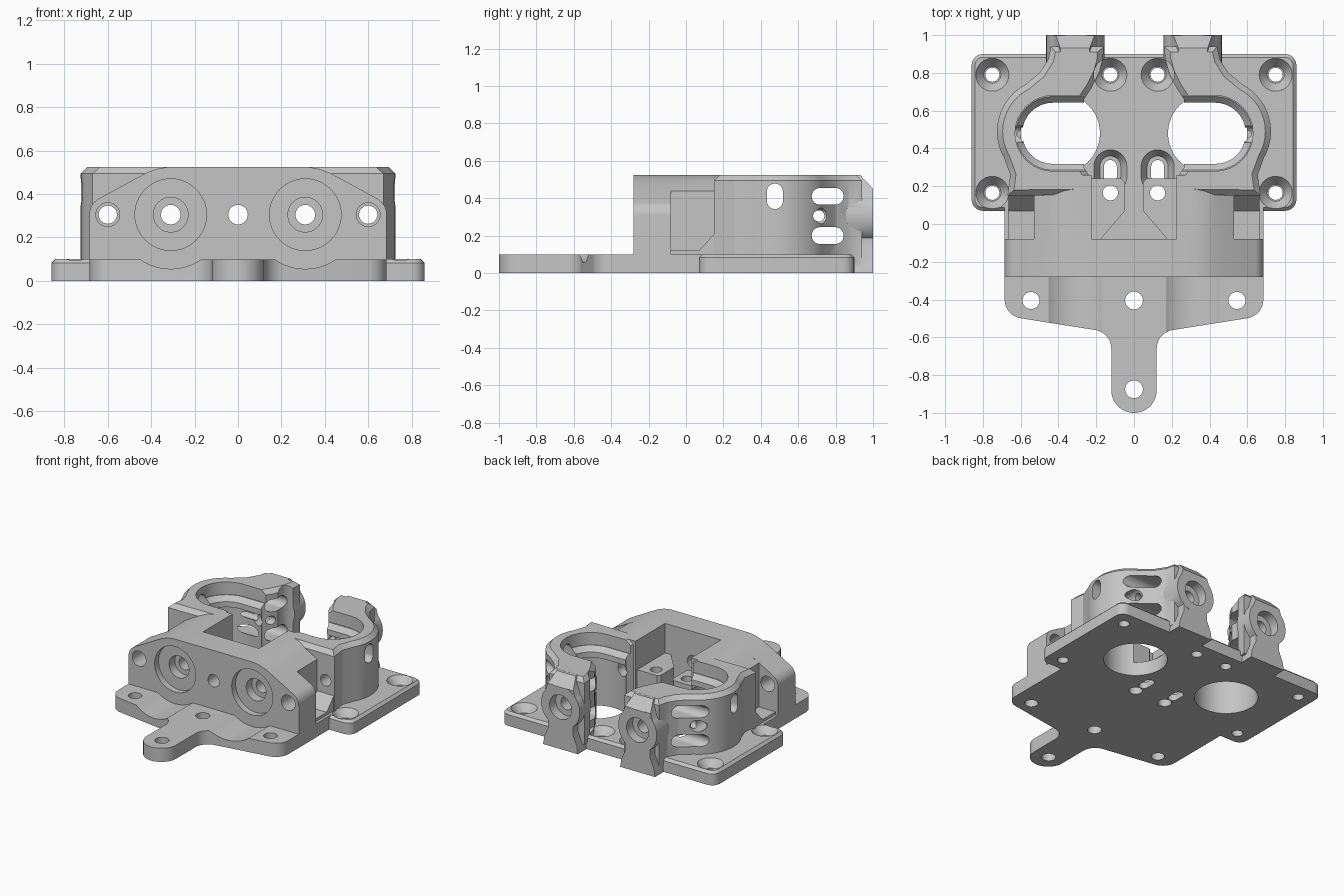
import bpy, bmesh, math
from mathutils import Matrix, Vector

if "Cube" in bpy.data.objects:
    bpy.data.objects.remove(bpy.data.objects["Cube"])

grey = bpy.data.materials.new("matte grey")
grey.use_nodes = True
grey.diffuse_color = (0.56, 0.56, 0.56, 1)
grey.node_tree.nodes["Principled BSDF"].inputs["Base Color"].default_value = grey.diffuse_color

# Axis along which each prism runs: local (x, y, z) to world
AXES = {"z": Matrix.Identity(4),
        "y": Matrix(((1, 0, 0, 0), (0, 0, 1, 0), (0, 1, 0, 0), (0, 0, 0, 1))),
        "x": Matrix(((0, 0, 1, 0), (1, 0, 0, 0), (0, 1, 0, 0), (0, 0, 0, 1)))}


def face_outward(bm):
    bm.normal_update()
    bmesh.ops.recalc_face_normals(bm, faces=bm.faces)
    if bm.calc_volume(signed=True) < 0:
        bmesh.ops.reverse_faces(bm, faces=bm.faces)
    bm.normal_update()


def loft(name, near, far, lo, hi, axis="z", chamfer=0):
    """Closed solid between two outlines, with an optional chamfer at the hi end."""
    bm = bmesh.new()
    a = [bm.verts.new((x, y, lo)) for x, y in near]
    b = [bm.verts.new((x, y, hi - chamfer)) for x, y in far]
    bm.faces.new(a)
    cap = bm.faces.new(b)
    for i in range(len(a)):
        j = (i + 1) % len(a)
        bm.faces.new((a[i], a[j], b[j], b[i]))
    face_outward(bm)
    if chamfer:
        bmesh.ops.inset_region(bm, faces=[cap], thickness=chamfer, use_even_offset=True)
        for v in cap.verts:
            v.co.z = hi
    bm.transform(AXES[axis])
    face_outward(bm)
    mesh = bpy.data.meshes.new(name)
    bm.to_mesh(mesh)
    bm.free()
    mesh.materials.append(grey)
    obj = bpy.data.objects.new(name, mesh)
    bpy.context.scene.collection.objects.link(obj)
    return obj


def prism(name, outline, lo, hi, axis="z", chamfer=0):
    return loft(name, outline, outline, lo, hi, axis, chamfer)


def arc(cx, cy, r, start, end, n=16):
    angles = [math.radians(start + (end - start) * i / n) for i in range(n + 1)]
    return [(cx + r * math.cos(a), cy + r * math.sin(a)) for a in angles]


def slot(a, b, r):
    """Stadium outline around the segment a to b."""
    d = Vector(b) - Vector(a)
    t = math.degrees(math.atan2(d.y, d.x))
    return arc(*a, r, t + 90, t + 270) + arc(*b, r, t - 90, t + 90)


def rod(cx, cy, r, lo, hi, axis="z", r2=None):
    """Cylinder, or a cone when the far radius differs."""
    near, far = [arc(cx, cy, q, 0, 360, 48)[:-1] for q in (r, r2 or r)]
    return loft("rod", near, far, lo, hi, axis)


def combine(obj, others, operation):
    """Apply a boolean with each helper in turn, then delete the helpers."""
    for o in others:
        o.hide_render = True
        mod = obj.modifiers.new("join", "BOOLEAN")
        mod.operation, mod.solver, mod.object = operation, "EXACT", o
    bpy.context.view_layer.update()
    deps = bpy.context.evaluated_depsgraph_get()
    mesh = bpy.data.meshes.new_from_object(obj.evaluated_get(deps))
    obj.modifiers.clear()
    obj.data = mesh
    for o in others:
        bpy.data.objects.remove(o)


def both(points):
    """Close a right-hand half outline with its mirror image."""
    return points + [(-x, y) for x, y in reversed(points)]


# Base plate: wide chamfered rear, tapered front and tongue
rear = both(arc(0.80, 0.13, 0.06, -90, 0, 6) + arc(0.80, 0.84, 0.06, 0, 90, 6))
tongue = arc(0, -0.88, 0.12, -90, 0)[1:] + arc(0.22, -0.66, 0.1, 180, 98, 8)
front = both([(0.001, -1)] + tongue + arc(0.585, -0.40, 0.1, -80, 0, 8) + [(0.685, 0.12)])
plate = prism("base_plate", rear, 0, 0.1, chamfer=0.018)
combine(plate, [prism("front", front, 0, 0.0995)], "UNION")

cuts = []
for s in (-1, 1):
    for x, y in ((0.125, 0.79), (0.75, 0.79), (0.75, 0.165)):
        cuts += [rod(s * x, y, 0.037, -0.1, 0.3),
                 rod(s * x, y, 0.045, 0.045, 0.101, r2=0.088)]
    for x, y in ((0.545, -0.405), (0.125, 0.165)):
        cuts.append(rod(s * x, y, 0.045, -0.1, 0.3))
    a, b = (s * 0.125, 0.25), (s * 0.125, 0.305)
    cuts += [prism("c", slot(a, b, 0.034), -0.1, 0.3),
             loft("c", slot(a, b, 0.055), slot(a, b, 0.088), 0.045, 0.101),
             rod(s * 0.39, 0.48, 0.21, -0.1, 0.3),
             rod(s * 0.31, 0.305, 0.25, -0.8, -0.275, "y")]
cuts += [rod(0, y, 0.047, -0.1, 0.3) for y in (-0.405, -0.875)]
combine(plate, cuts, "DIFFERENCE")

# Front block with counterbored rod holes
shoulder = [(0.47, 0.473), (0.42, 0.499), (0.37, 0.517), (0.32, 0.525)]
profile = both([(0.685, 0.01)] + arc(0.6, 0.305, 0.085, 0, 60, 8) + shoulder)
block = prism("front_block", profile, -0.28, -0.08, "y")
cuts = [rod(0, 0.305, 0.045, -0.5, 0.2, "y")]
for s in (-1, 1):
    for x, r, end in ((0.31, 0.165, -0.235), (0.31, 0.08, -0.17),
                      (0.31, 0.045, 0.2), (0.6, 0.055, 0.2)):
        cuts.append(rod(s * x, 0.305, r, -0.5, end, "y"))
combine(block, cuts, "DIFFERENCE")


def build_pod(name, mirrored):
    # Curved housing wall
    wall = ([(0.24, 0.155), (0.24, 0.26), (0.265, 0.3), (0.265, 0.66), (0.225, 0.72),
             (0.185, 0.80), (0.165, 0.87), (0.16, 0.94), (0.44, 0.94), (0.455, 0.87), (0.50, 0.80)]
            + arc(0.445, 0.49, 0.28, 62, -30, 24) + [(0.655, 0.26), (0.67, 0.15)])
    pod = prism(name, wall, 0.05, 0.525, chamfer=0.03)
    # Bridge to the front block, following its shoulder
    bridge = prism("bridge", [(0.53, 0.04), (0.53, 0.438)] + shoulder
                   + [(0.225, 0.525), (0.225, 0.04)], -0.09, 0.26, "y")
    # Low gusset between the plate and the wall
    gusset = prism("gusset", [(-0.09, 0.05), (-0.09, 0.12), (0.07, 0.12),
                              (0.16, 0.22), (0.16, 0.05)], 0.5, 0.665, "x")
    # Rear rod boss with a peak above and a foot below
    boss = rod(0.31, 0.305, 0.155, 0.78, 1.0, "y")
    peak = prism("peak", [(0.18, 0.37), (0.235, 0.5245), (0.39, 0.5245), (0.44, 0.37)],
                 0.86, 0.9985, "y")
    foot = prism("foot", [(0.17, 0), (0.18, 0.06), (0.21, 0.13), (0.21, 0.30), (0.41, 0.30),
                          (0.41, 0.13), (0.44, 0.06), (0.45, 0)], 0.80, 0.9995, "y")
    combine(pod, [bridge, gusset, boss, peak, foot], "UNION")
    # Cavity: round below, narrower lip, wide mouth open to the inside
    mouth, lip = [slot((0.1, 0.48), (0.43, 0.48), r) for r in (0.2, 0.162)]
    cuts = [rod(0.39, 0.48, 0.21, -0.1, 0.36),
            prism("c", lip, 0.2, 0.6),
            loft("c", lip, mouth, 0.40, 0.44),
            prism("c", mouth, 0.435, 0.6),
            rod(0.31, 0.305, 0.046, -0.3, 1.1, "y"),
            rod(0.31, 0.305, 0.088, 0.93, 1.1, "y"),
            rod(0.6, 0.305, 0.042, -0.2, 0.95, "y"),
            rod(0.71, 0.305, 0.03, 0.1, 0.9, "x"),
            prism("c", slot((0.475, 0.385), (0.475, 0.435), 0.043), 0.5, 0.9, "x")]
    for z in (0.2, 0.41):
        cuts.append(prism("c", slot((0.717, z), (0.798, z), 0.045), 0, 0.9, "x"))
    # Screw head clearance and rear top chamfer
    cuts.append(rod(0.125, 0.79, 0.088, 0.1, 0.6))
    cuts.append(prism("c", [(0.92, 0.536), (1.01, 0.439), (1.1, 0.6)], 0, 0.9, "x"))
    combine(pod, cuts, "DIFFERENCE")
    if mirrored:
        pod.data.transform(Matrix.Scale(-1, 4, (1, 0, 0)))
        pod.data.flip_normals()
    return pod


def build_pad(name, s):
    # Inner screw pad beside the bridge
    pad = prism(name, [(s * x, y) for x, y in
                       ((0.23, -0.085), (0.18, -0.085), (0.048, 0.07), (0.048, 0.22),
                        (0.066, 0.24), (0.23, 0.24))], 0.09, 0.31)
    combine(pad, [rod(s * 0.125, 0.165, 0.04, 0, 0.5)], "DIFFERENCE")
    return pad


parts = [plate, block, build_pod("left_pod", False), build_pod("right_pod", True),
         build_pad("left_pad", 1), build_pad("right_pad", -1)]

# Smooth curved walls, keep edges crisp
for obj in parts:
    bpy.ops.object.select_all(action="DESELECT")
    obj.select_set(True)
    bpy.context.view_layer.objects.active = obj
    bpy.ops.object.shade_smooth_by_angle(angle=math.radians(25))
